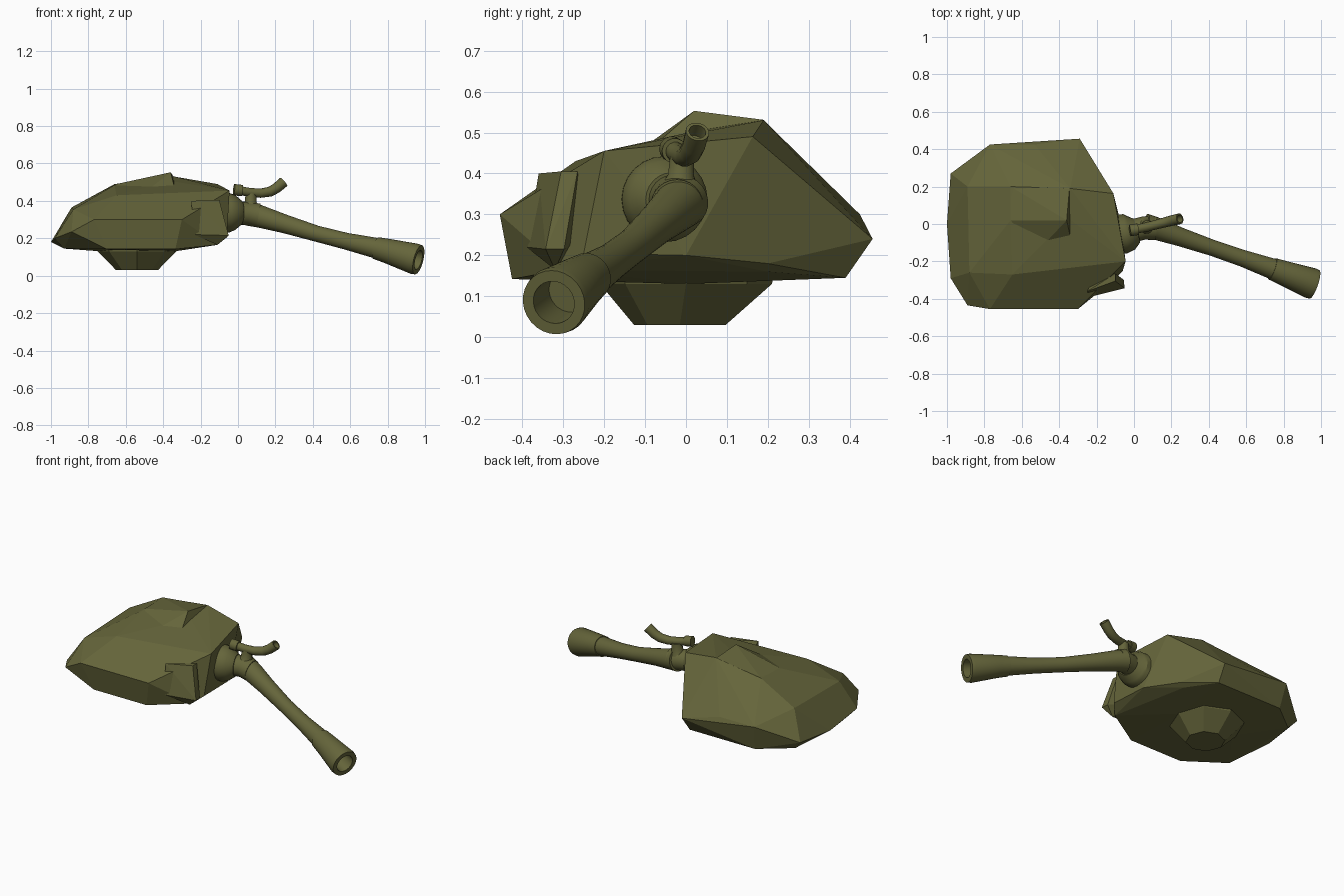
import bpy, bmesh, math
from mathutils import Vector

if "Cube" in bpy.data.objects:
    bpy.data.objects.remove(bpy.data.objects["Cube"])

olive = bpy.data.materials.new("olive_green")
olive.diffuse_color = (0.13, 0.13, 0.043, 1)
olive.use_nodes = True
olive.node_tree.nodes["Principled BSDF"].inputs["Base Color"].default_value = olive.diffuse_color


def finish(name, bm, smooth=False):
    bmesh.ops.recalc_face_normals(bm, faces=bm.faces[:])
    mesh = bpy.data.meshes.new(name)
    bm.to_mesh(mesh)
    bm.free()
    mesh.materials.append(olive)
    ob = bpy.data.objects.new(name, mesh)
    bpy.context.collection.objects.link(ob)
    if smooth:
        bpy.ops.object.select_all(action='DESELECT')
        ob.select_set(True)
        bpy.context.view_layer.objects.active = ob
        bpy.ops.object.shade_smooth_by_angle(angle=math.radians(30))
    return ob


def hull(name, points):
    """Faceted armour block: convex hull of a few corner points."""
    bm = bmesh.new()
    for p in points:
        bm.verts.new(p)
    res = bmesh.ops.convex_hull(bm, input=bm.verts[:])
    loose = [v for v in bm.verts if not v.link_faces]
    bmesh.ops.delete(bm, geom=loose, context='VERTS')
    bmesh.ops.dissolve_limit(bm, angle_limit=math.radians(3),
                             verts=bm.verts[:], edges=bm.edges[:])
    return finish(name, bm)


def tube(name, stations, sides, bore=0, depth=0):
    """Round sweep through (x, y, z, radius) stations, optionally bored at its end."""
    centres = [Vector(s[:3]) for s in stations]
    rings = []
    for i, s in enumerate(stations):
        t = (centres[min(i + 1, len(centres) - 1)] - centres[max(i - 1, 0)]).normalized()
        rings.append((centres[i], t, s[3]))
    if bore:
        c, t, r = rings[-1]
        rings += [(c, t, bore), (c - t * depth, t, bore)]
    bm = bmesh.new()
    loops = []
    for c, t, r in rings:
        side = t.cross(Vector((0, 0, 1))).normalized()
        up = side.cross(t)
        loops.append([bm.verts.new(c + r * (side * math.cos(a) + up * math.sin(a)))
                      for a in (2 * math.pi * k / sides for k in range(sides))])
    for a, b in zip(loops, loops[1:]):
        for k in range(sides):
            n = (k + 1) % sides
            bm.faces.new((a[k], a[n], b[n], b[k]))
    bm.faces.new(loops[0])
    bm.faces.new(loops[-1])
    return finish(name, bm, True)


# Turret shell: floor, widest rim, upper shoulder and roof corners
floor = [(-.93, .25, .145), (-.93, -.27, .145), (-.75, .39, .145), (-.70, -.425, .142),
         (-.335, -.425, .142), (-.30, .39, .145), (-.11, -.30, .165), (-.20, .2, .16),
         (-.73, 0, .13), (-.34, 0, .13)]
rim = [(-.98, .27, .20), (-1, 0, .18), (-.98, -.29, .20), (-.89, -.435, .235),
       (-.77, -.455, .30), (-.30, -.455, .30), (-.77, .425, .30), (-.53, .425, .30),
       (-.29, .456, .24), (-.235, -.39, .22), (-.06, -.25, .205), (-.07, 0, .20), (-.165, .2, .18)]
roof = [(-.89, .20, .365), (-.88, 0, .37), (-.88, -.26, .355), (-.65, -.27, .43),
        (-.35, -.27, .42), (-.66, .20, .49), (-.66, .02, .485), (-.35, .03, .505),
        (-.34, .19, .53), (-.11, .0, .48), (-.11, .163, .49), (-.045, -.20, .455)]
hull("turret_shell", floor + rim + roof)

# Raised roof ridge, dropping off sharply behind the mantlet
hull("roof_ridge", [(-.66, .2, .488), (-.66, .02, .488), (-.36, .02, .553), (-.345, .19, .531),
                    (-.335, .03, .48), (-.34, -.07, .475), (-.52, -.15, .43), (-.5, .1, .45)])

# Cheek fin beside the mantlet
hull("cheek_fin", [(-.10, -.305, .405), (-.10, -.265, .405), (-.05, -.343, .215),
                   (-.055, -.298, .215), (-.11, -.32, .165), (-.235, -.39, .22),
                   (-.25, -.36, .40), (-.20, -.25, .25)])

# Turret ring: tapered eight-sided plug below the shell
bm = bmesh.new()
plug = []
for z, r, y in ((.15, .215, 0), (.13, .21, 0), (.03, .112, -.015)):
    plug.append([bm.verts.new((-.54 + r * math.cos(k * math.pi / 4),
                               y + r * math.sin(k * math.pi / 4), z)) for k in range(8)])
for a, b in zip(plug, plug[1:]):
    for k in range(8):
        bm.faces.new((a[k], a[(k + 1) % 8], b[(k + 1) % 8], b[k]))
bm.faces.new(plug[0])
bm.faces.new(plug[-1])
finish("turret_ring", bm)

# Mantlet collar and gun breech
tube("mantlet_collar", [(-.12, -.055, .337, .105), (-.045, -.052, .337, .105),
                        (-.02, -.045, .337, .095), (.015, -.035, .336, .066)], 24)
tube("gun_breech", [(-.02, -.04, .336, .062), (.05, -.022, .333, .062),
                    (.11, -.022, .322, .064)], 24)

# Gun barrel: gently sagging, waisted, with a flared muzzle
tube("gun_barrel", [(.06, -.01, .332, .066), (.12, -.025, .316, .06), (.25, -.07, .277, .05),
                    (.42, -.128, .225, .043), (.58, -.183, .184, .045),
                    (.75, -.243, .145, .056)], 28)
tube("muzzle", [(.74, -.240, .147, .06), (.80, -.262, .132, .066), (.945, -.316, .09, .083),
                (.965, -.323, .085, .08)], 28, bore=.053, depth=.12)

# Sight pipe on its stalk
tube("pipe_stalk", [(.065, -.015, .37, .046), (.068, -.012, .395, .033),
                    (.07, -.01, .44, .03)], 12)
tube("pipe_socket", [(-.022, -.035, .46, .031), (.022, -.028, .455, .031)], 14)
tube("sight_pipe", [(.0, -.03, .457, .024), (.06, -.018, .446, .024), (.12, -.003, .441, .025),
                    (.17, .01, .449, .027), (.205, .019, .468, .028),
                    (.245, .028, .502, .029)], 14, bore=.021, depth=.04)
